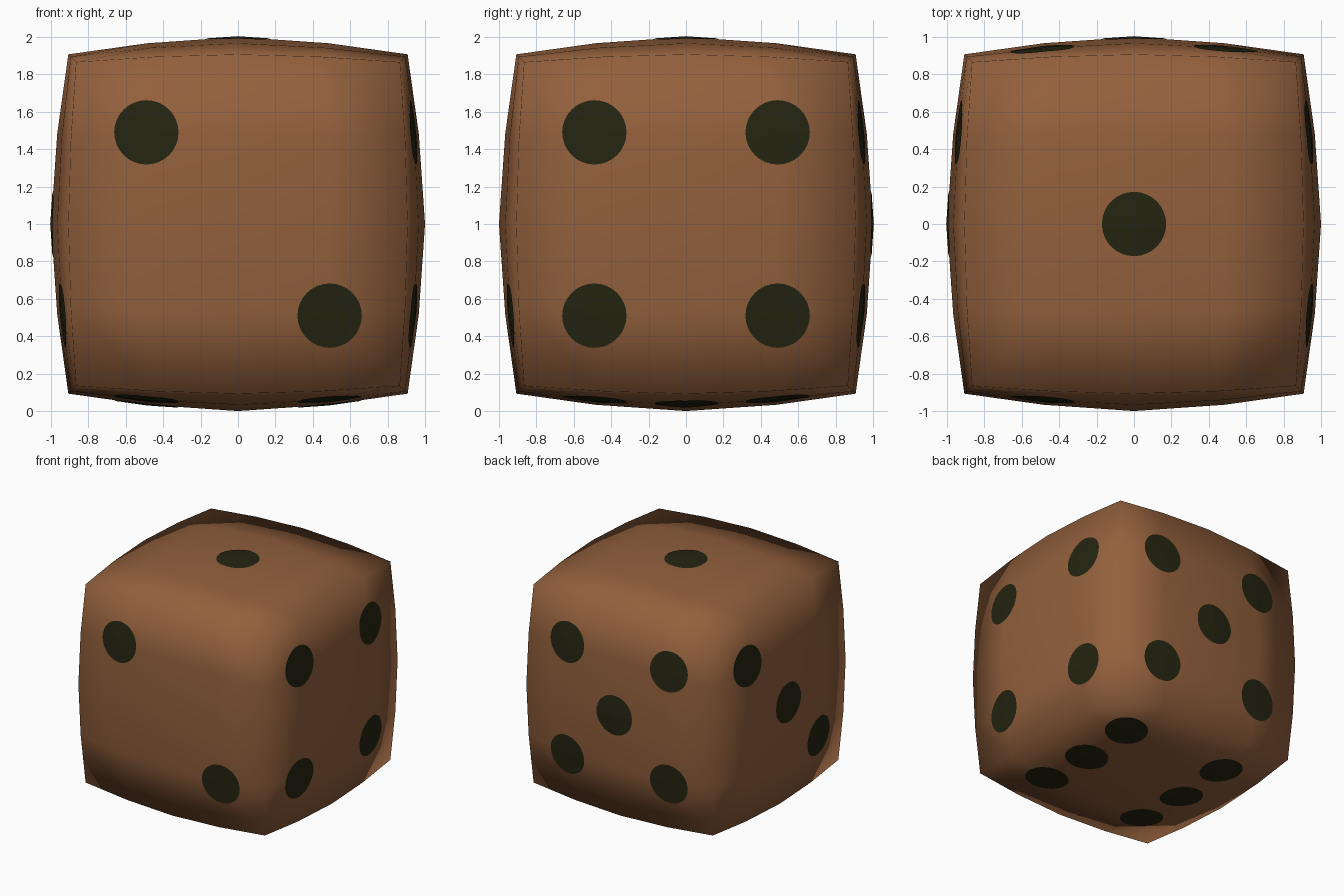
import bpy, bmesh, math
from mathutils import Vector
from mathutils.bvhtree import BVHTree

if "Cube" in bpy.data.objects:
    bpy.data.objects.remove(bpy.data.objects["Cube"])


def material(name, rgb):
    m = bpy.data.materials.new(name)
    m.diffuse_color = (*rgb, 1)
    m.use_nodes = True
    m.node_tree.nodes["Principled BSDF"].inputs["Base Color"].default_value = m.diffuse_color
    return m


def add_object(name, bm, mat):
    me = bpy.data.meshes.new(name)
    bm.to_mesh(me)
    me.materials.append(mat)
    me.shade_smooth()
    ob = bpy.data.objects.new(name, me)
    ob.location.z = 1
    bpy.context.collection.objects.link(ob)
    return ob


brown = material("warm brown", (0.29, 0.117, 0.046))
black = material("dark olive black", (0.018, 0.018, 0.006))

# Body: a cube cut 4 x 4 per side, partly rounded towards a sphere
body = bmesh.new()
bmesh.ops.create_cube(body, size=2)
bmesh.ops.subdivide_edges(body, edges=body.edges[:], cuts=3, use_grid_fill=True)
for v in body.verts:
    v.co = v.co * 0.6825 + v.co.normalized() * 0.3175
bmesh.ops.recalc_face_normals(body, faces=body.faces[:])
add_object("die_body", body, brown)
tree = BVHTree.FromBMesh(body)

# Pips: thin round plates draped over the curved sides
P, RADIUS, SEG = 0.49, 0.172, 32
X, Y, Z = Vector((1, 0, 0)), Vector((0, 1, 0)), Vector((0, 0, 1))
diag = [(-P, P), (P, -P)]
corners = diag + [(P, P), (-P, -P)]
middle = [(0, 0)]
sides = {
    "top_pip": (X, Y, middle),
    "front_pips": (X, Z, diag),
    "left_pips": (-Y, Z, diag + middle),
    "right_pips": (Y, Z, corners),
    "back_pips": (-X, Z, corners + middle),
    "bottom_pips": (X, -Y, corners + [(P, 0), (-P, 0)]),
}


def drape(u, v, n, a, b):
    start = n * 2 + u * (a + 1.3e-5) + v * (b + 2.1e-5)
    return tree.ray_cast(start, -n)[0] + n * 0.004


for name, (u, v, spots) in sides.items():
    n = u.cross(v)
    bm = bmesh.new()
    for a, b in spots:
        centre = bm.verts.new(drape(u, v, n, a, b))
        inner = None
        for r in (RADIUS / 3, RADIUS * 2 / 3, RADIUS):
            ring = []
            for i in range(SEG):
                t = 2 * math.pi * i / SEG
                ring.append(bm.verts.new(drape(u, v, n, a + r * math.cos(t), b + r * math.sin(t))))
            for i in range(SEG):
                j = (i + 1) % SEG
                if inner:
                    bm.faces.new((inner[i], ring[i], ring[j], inner[j]))
                else:
                    bm.faces.new((centre, ring[i], ring[j]))
            inner = ring
    add_object(name, bm, black)
    bm.free()
body.free()
